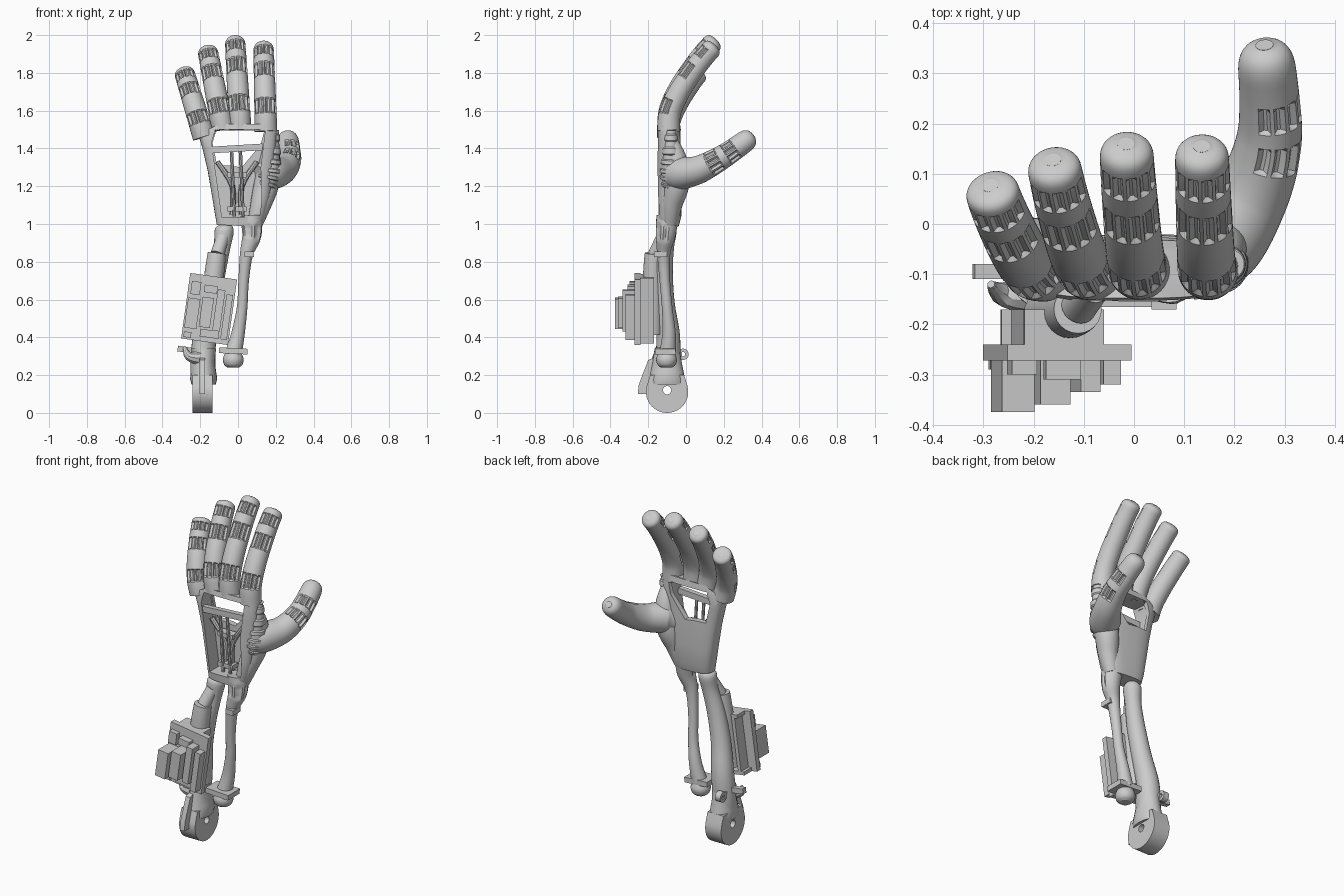
import bpy, bmesh, math
from mathutils import Vector, Matrix

if "Cube" in bpy.data.objects:
    bpy.data.objects.remove(bpy.data.objects["Cube"])


def finish(name, bm):
    bmesh.ops.recalc_face_normals(bm, faces=bm.faces)
    me = bpy.data.meshes.new(name)
    bm.to_mesh(me)
    bm.free()
    ob = bpy.data.objects.new(name, me)
    bpy.context.collection.objects.link(ob)
    return ob


def skin(name, rings):
    """Bridge equal-length rings into a closed solid."""
    bm = bmesh.new()
    vr = [[bm.verts.new(c) for c in r] for r in rings]
    n = len(vr[0])
    for a, b in zip(vr, vr[1:]):
        for i in range(n):
            bm.faces.new((a[i], a[(i + 1) % n], b[(i + 1) % n], b[i]))
    bm.faces.new(vr[0])
    bm.faces.new(vr[-1])
    return finish(name, bm)


def spline(keys, t):
    """Catmull-Rom through (x, y, z, radius) keys."""
    m = len(keys) - 1
    u = max(0, min(t, 1)) * m
    i = min(int(u), m - 1)
    u -= i
    p = [Vector(keys[max(0, min(j, m))]) for j in range(i - 1, i + 3)]
    return 0.5 * (2 * p[1] + (p[2] - p[0]) * u + (2 * p[0] - 5 * p[1] + 4 * p[2] - p[3]) * u ** 2
                  + (3 * p[1] - p[0] - 3 * p[2] + p[3]) * u ** 3)


def tube(name, keys, dorsal=(0, -1, 0), bands=(), cap=0, n=30, sides=24, ribs=0):
    """Swept limb; bands are slotted joints on the dorsal side, cap rounds the tip."""
    rings = []
    steps = [k / n for k in range(n + 1)]
    if cap:
        steps = [t for t in steps if t < 1 - cap] + [1 - cap + cap * math.sin(k * math.pi / 20) for k in range(11)]
    for t in steps:
        c = spline(keys, t)
        tan = (spline(keys, t + .01) - spline(keys, t - .01)).to_3d().normalized()
        s = tan.cross(Vector(dorsal)).normalized()
        d = s.cross(tan)
        r = c[3]
        if cap and t > 1 - cap:
            r *= max(.1, (1 - min(1, (t - 1 + cap) / cap) ** 2.5)) ** .5
        if ribs and int(t * ribs * 2) % 2:
            r *= .85
        slotted = any(a < t < b for a, b in bands)
        ring = []
        for i in range(sides):
            a = math.tau * i / sides
            q = r
            if slotted and math.cos(a) > -.1 and i % 4 in (1, 2):
                q *= .82
            ring.append(c.to_3d() + q * (math.cos(a) * d + math.sin(a) * s))
        rings.append(ring)
    return skin(name, rings)


def box(name, loc, size, rot=0):
    bm = bmesh.new()
    bmesh.ops.create_cube(bm, size=1, matrix=Matrix.Translation(loc) @ Matrix.Rotation(rot, 4, 'Y')
                          @ Matrix.Diagonal((*size, 1)))
    return finish(name, bm)


def prism_y(name, pts, y0, y1):
    return skin(name, [[(x, y, z) for x, z in pts] for y in (y0, y1)])


def prism_x(name, pts, x0, x1):
    return skin(name, [[(x, y, z) for y, z in pts] for x in (x0, x1)])


def disc(cy, cz, r, n=32, a0=0, a1=math.tau):
    return [(cy + r * math.cos(a0 + (a1 - a0) * i / n), cz + r * math.sin(a0 + (a1 - a0) * i / n))
            for i in range(n)]


def cut(ob, cutter):
    m = ob.modifiers.new("cut", 'BOOLEAN')
    m.operation, m.object, m.solver = 'DIFFERENCE', cutter, 'EXACT'
    dg = bpy.context.evaluated_depsgraph_get()
    me = bpy.data.meshes.new_from_object(ob.evaluated_get(dg))
    ob.modifiers.clear()
    ob.data = me
    bpy.data.objects.remove(cutter)


# palm shell: boxy oval loft, hollowed from the back with a window near the knuckles
palm_keys = [(.99, -.112, .115, -.094, .056), (1.04, -.12, .14, -.09, .065), (1.15, -.138, .17, -.088, .068),
             (1.28, -.16, .185, -.088, .068), (1.4, -.188, .2, -.09, .066), (1.48, -.212, .205, -.09, .066),
             (1.53, -.215, .205, -.09, .058)]
rings = []
for z, x0, x1, cy, hy in palm_keys:
    ring = []
    for i in range(40):
        a = math.tau * i / 40
        c, s = math.cos(a), math.sin(a)
        x = (x0 + x1) / 2 + (x1 - x0) / 2 * math.copysign(abs(c) ** .65, c)
        zz = z + (.12 * (x + .2) * -.4 + .01 if z < 1.02 else 0) - (max(0, -.1 - x) * .5 if z > 1.5 else 0)
        ring.append((x, cy + hy * math.copysign(abs(s) ** .65, s), zz))
    rings.append(ring)
palm = skin("palm_shell", rings)
cut(palm, prism_y("cavity", [(-.085, 1.035), (.115, 1.04), (.125, 1.12), (.12, 1.3), (.145, 1.5), (-.12, 1.5),
                             (-.14, 1.43)], -.3, -.055))
cut(palm, prism_y("window", [(-.11, 1.31), (-.05, 1.31), (.02, 1.3), (.12, 1.42), (.14, 1.495), (-.115, 1.495),
                             (-.135, 1.43)], -.3, .2))

# tendon guides inside the hand
box("cross_bar", (-.005, -.125, 1.4), (.27, .03, .035), -.06)
for x in (-.035, .012):
    tube("tendon_rod", [(x + .015, -.11, 1.04, .009), (x, -.12, 1.4, .009)], n=2, sides=8)
for x0, x1 in ((-.11, -.03), (.1, .02)):
    tube("inner_brace", [(x0, -.09, 1.33, .014), (x1, -.08, 1.2, .014), (x1, -.08, 1.05, .014)], n=8, sides=8)
for z in (1.08, 1.26):
    box("rod_guide", (-.005, -.09, z), (.1, .05, .025))

# four fingers sharing one bend profile
bend = [(0, 0), (.03, .22), (.22, .45), (.5, .68), (.77, .87), (1, 1)]
fingers = {"little": ((-.18, -.095, 1.46), (-.287, .077, 1.81)), "ring": ((-.08, -.093, 1.5), (-.162, .128, 1.925)),
           "middle": ((.012, -.092, 1.5), (-.016, .16, 1.977)), "index": ((.148, -.092, 1.49), (.135, .155, 1.947))}
for name, (b, e) in fingers.items():
    keys = [(b[0] + (e[0] - b[0]) * g, b[1] + (e[1] - b[1]) * f, b[2] + (e[2] - b[2]) * g,
             .06 - .007 * i / 5) for i, (f, g) in enumerate(bend)]
    tube(name + "_finger", keys, bands=((.18, .31), (.53, .66), (.76, .87)), cap=.11, n=90, sides=48)

# thumb with its ribbed flexible base
tube("thumb", [(.11, -.08, 1.25, .06), (.17, -.04, 1.265, .085), (.235, .06, 1.285, .075), (.268, .16, 1.335, .066),
               (.27, .25, 1.392, .06), (.26, .357, 1.47, .056)],
     dorsal=(1, -.4, .2), bands=((.54, .64), (.72, .82)), cap=.11, n=90, sides=48)
tube("thumb_knuckle", [(.145, -.085, 1.17, .035), (.165, -.08, 1.25, .06), (.178, -.08, 1.35, .05),
                       (.19, -.08, 1.5, .03)], n=72, ribs=7)
tube("thumb_web", [(.09, -.085, 1.0, .04), (.12, -.075, 1.1, .055), (.15, -.05, 1.21, .066), (.17, -.05, 1.34, .055),
                   (.175, -.08, 1.45, .03)])

# thumb-side forearm bone with ball end and collars
tube("outer_forearm_bone", [(.07, -.097, 1.04, .06), (.073, -.108, .94, .052), (.045, -.118, .84, .035),
                            (.03, -.112, .7, .028), (.022, -.1, .56, .028), (.002, -.09, .43, .035),
                            (-.02, -.095, .33, .043)], bands=((.1, .2),), n=48)
tube("bone_ball_end", [(-.025, -.103, .24, .03), (-.025, -.103, .255, .048), (-.025, -.103, .285, .055),
                       (-.025, -.103, .32, .042)], n=12)
box("bone_collar", (-.025, -.11, .328), (.15, .11, .03), .05)
box("upper_lug", (.06, -.135, .84), (.05, .07, .03))

# elbow-side forearm bone
tube("inner_forearm_bone", [(-.072, -.1, 1.0, .025), (-.072, -.1, .97, .05), (-.085, -.108, .88, .045),
                            (-.115, -.12, .75, .05), (-.15, -.115, .58, .055), (-.175, -.095, .42, .062),
                            (-.185, -.095, .3, .065), (-.185, -.1, .2, .066)])
tube("motor_barrel", [(-.165, -.18, .42, .055), (-.125, -.175, .74, .052), (-.112, -.17, .845, .048)], n=4)
tube("barrel_neck", [(-.11, -.165, .84, .036), (-.08, -.125, .93, .034)], n=2)

# elbow hinge flaring into a collar, with pin hole, fin and lugs
outline = disc(-.1, .112, .112, 36, math.radians(165), math.radians(375)) + [
    (.006, .15), (-.01, .2), (-.19, .2)]
elbow = prism_x("elbow_hinge", outline, -.24, -.135)
cut(elbow, prism_x("pin_hole", disc(-.1, .12, .022), -.4, .1))
skin("elbow_neck", [[(-.182 + hx * math.cos(math.tau * i / 24), -.1 + hy * math.sin(math.tau * i / 24), z)
                     for i in range(24)] for z, hx, hy in ((.15, .064, .1), (.18, .072, .095), (.22, .066, .087),
                                                           (.27, .058, .077), (.34, .066, .066))])
prism_x("elbow_fin", [(-.255, .1), (-.25, .15), (-.2, .28), (-.15, .3), (-.15, .1)], -.205, -.175)
lug = prism_x("rear_lug", disc(-.016, .31, .03), -.235, -.2)
cut(lug, prism_x("lug_hole", disc(-.016, .31, .012, 16), -.4, .1))
box("lug_arm", (-.215, -.07, .31), (.035, .1, .04))
box("side_tab", (-.28, -.095, .335), (.08, .03, .03), .15)
tube("side_horn", [(-.2, -.14, .29, .04), (-.26, -.14, .3, .025), (-.285, -.12, .35, .008)], n=10, sides=10)

# circuit board on its bracket, all tilted together
TILT = math.radians(8)


def board_box(name, u, w, du, dw, y0, y1):
    x = -.153 + u * math.cos(TILT) + w * math.sin(TILT)
    z = .55 - u * math.sin(TILT) + w * math.cos(TILT)
    return box(name, (x, (y0 + y1) / 2, z), (du, abs(y1 - y0), dw), TILT)


board_box("circuit_board", 0, 0, .25, .35, -.24, -.272)
for w in (-.165, .165):
    board_box("bracket_flange", -.01, w, .16, .02, -.17, -.25)
for u in (-.06, .06):
    board_box("bracket_rib", u, 0, .02, .33, -.17, -.24)
parts = [(-.085, -.035, .065, .16, -.375), (-.012, -.02, .06, .16, -.36), (.052, .0, .04, .22, -.335),
         (.098, -.03, .035, .24, -.32), (-.085, .1, .05, .07, -.3), (-.005, .105, .07, .04, -.31),
         (.02, -.13, .1, .04, -.3), (-.095, -.15, .04, .03, -.29)]
for u, w, du, dw, y in parts:
    board_box("board_component", u, w, du, dw, -.26, y)

# smooth shading with crisp edges
bpy.ops.object.select_all(action='SELECT')
bpy.context.view_layer.objects.active = palm
bpy.ops.object.shade_smooth_by_angle(angle=math.radians(32))
